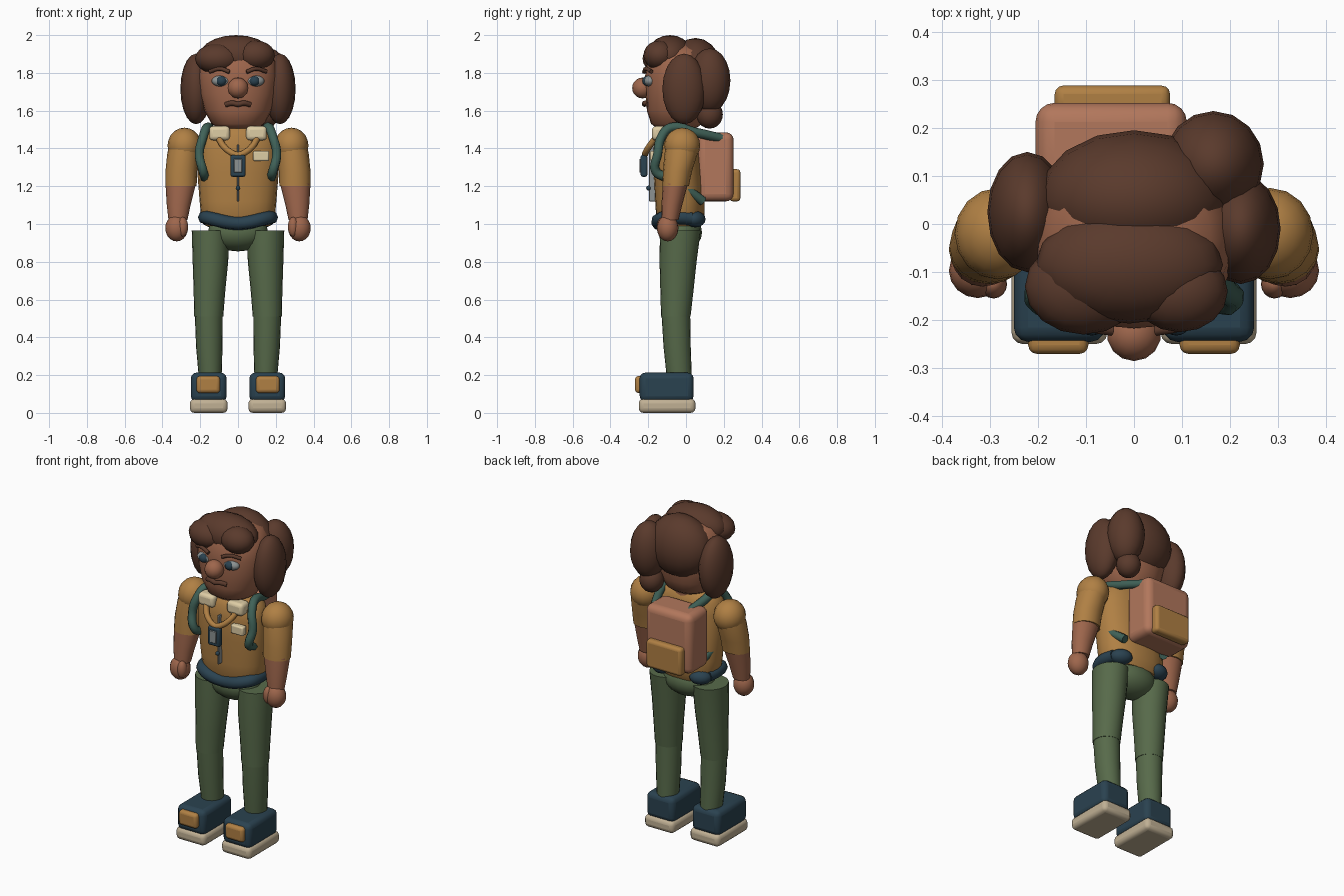
import bpy, bmesh, math
from mathutils import Vector

cube = bpy.data.objects.get("Cube")
if cube:
    bpy.data.objects.remove(cube, do_unlink=True)


def material(name, *rgb):
    lin = [((c / 255 + 0.055) / 1.055) ** 2.4 for c in rgb] + [1]
    m = bpy.data.materials.new(name)
    m.use_nodes = True
    m.diffuse_color = lin
    m.node_tree.nodes["Principled BSDF"].inputs["Base Color"].default_value = lin
    return m


SKIN = material("warm skin", 158, 102, 76)
HAIR = material("dark brown hair", 90, 58, 44)
MUSTARD = material("mustard cloth", 176, 128, 68)
OLIVE = material("olive cloth", 87, 106, 74)
NAVY = material("dark blue", 42, 66, 80)
SOLE = material("beige rubber", 192, 176, 148)
CREAM = material("cream", 222, 205, 165)
TEAL = material("green strap", 64, 98, 88)
ROSE = material("clay pack", 178, 119, 92)
GREY = material("grey", 140, 146, 146)


def finish(obj, name, mat, angle=40):
    obj.name = name
    obj.data.materials.clear()
    obj.data.materials.append(mat)
    bpy.ops.object.select_all(action='DESELECT')
    obj.select_set(True)
    bpy.context.view_layer.objects.active = obj
    bpy.ops.object.shade_smooth_by_angle(angle=math.radians(angle))
    return obj


def blob(name, mat, loc, radii, rot=(0, 0, 0), seg=16, rings=10):
    bpy.ops.mesh.primitive_uv_sphere_add(segments=seg, ring_count=rings, location=loc, rotation=rot)
    obj = bpy.context.object
    obj.scale = radii
    return finish(obj, name, mat, 60)


def box(name, mat, low, high, bevel=0.02, segments=3):
    low, high = Vector(low), Vector(high)
    bpy.ops.mesh.primitive_cube_add(size=1, location=(low + high) / 2)
    obj = bpy.context.object
    obj.data.transform(((high - low).to_3d()).to_track_quat('Z', 'Y').to_matrix().to_4x4().Identity(4))
    for v in obj.data.vertices:
        v.co = Vector(a * b for a, b in zip(v.co, high - low))
    mod = obj.modifiers.new("rounding", 'BEVEL')
    mod.width, mod.segments = bevel, segments
    return finish(obj, name, mat)


def loft(name, mat, rings, sides=20, power=2.0):
    """Stack of rounded rings, each (z, centre x, centre y, radius x, radius y)."""
    bm = bmesh.new()
    loops = []
    for z, cx, cy, rx, ry in rings:
        loop = []
        for i in range(sides):
            a = math.tau * i / sides
            c, s = math.cos(a), math.sin(a)
            loop.append(bm.verts.new((cx + rx * math.copysign(abs(c) ** (2 / power), c),
                                      cy + ry * math.copysign(abs(s) ** (2 / power), s), z)))
        loops.append(loop)
    for a, b in zip(loops, loops[1:]):
        for i in range(sides):
            j = (i + 1) % sides
            bm.faces.new((a[i], a[j], b[j], b[i]))
    bm.faces.new(loops[0][::-1])
    bm.faces.new(loops[-1])
    bmesh.ops.recalc_face_normals(bm, faces=bm.faces)
    mesh = bpy.data.meshes.new(name)
    bm.to_mesh(mesh)
    bm.free()
    obj = bpy.data.objects.new(name, mesh)
    bpy.context.collection.objects.link(obj)
    return finish(obj, name, mat)


def tube(name, mat, points, radius):
    curve = bpy.data.curves.new(name, 'CURVE')
    curve.dimensions = '3D'
    curve.bevel_depth, curve.bevel_resolution, curve.resolution_u = radius, 2, 5
    curve.use_fill_caps = True
    spline = curve.splines.new('BEZIER')
    spline.bezier_points.add(len(points) - 1)
    for bp, p in zip(spline.bezier_points, points):
        bp.co = p
        bp.handle_left_type = bp.handle_right_type = 'AUTO'
    obj = bpy.data.objects.new(name, curve)
    bpy.context.collection.objects.link(obj)
    bpy.ops.object.select_all(action='DESELECT')
    obj.select_set(True)
    bpy.context.view_layer.objects.active = obj
    bpy.ops.object.convert(target='MESH')
    return finish(bpy.context.object, name, mat, 50)


# Paired parts
for side, s in (("left", 1), ("right", -1)):
    def pair(x0, x1):
        return min(s * x0, s * x1), max(s * x0, s * x1)

    # Shoes
    a, b = pair(0.055, 0.255)
    box(side + "_sole", SOLE, (a, -0.25, 0), (b, 0.05, 0.075), 0.025)
    a, b = pair(0.06, 0.25)
    box(side + "_shoe", NAVY, (a, -0.245, 0.06), (b, 0.04, 0.213), 0.03)
    a, b = pair(0.095, 0.22)
    box(side + "_toe_patch", MUSTARD, (a, -0.27, 0.105), (b, -0.22, 0.195), 0.018)
    # Trouser legs
    loft(side + "_shin", OLIVE, [(0.18, s * .147, -.035, .06, .066), (0.35, s * .152, -.047, .07, .072),
                                (0.53, s * .155, -.054, .074, .076)])
    loft(side + "_thigh", OLIVE, [(0.51, s * .155, -.054, .077, .078), (0.65, s * .151, -.048, .084, .088),
                                 (0.8, s * .146, -.042, .094, .098), (0.965, s * .146, -.03, .099, .108)])
    # Arms and hands
    blob(side + "_shoulder", MUSTARD, (s * .283, -.02, 1.415), (.09, .095, .095))
    loft(side + "_sleeve", MUSTARD, [(1.2, s * .302, -.055, .083, .07), (1.28, s * .3, -.045, .084, .077),
                                    (1.37, s * .291, -.027, .084, .087), (1.42, s * .283, -.02, .08, .085)], 16)
    loft(side + "_forearm", SKIN, [(1.02, s * .318, -.085, .05, .045), (1.1, s * .314, -.075, .063, .055),
                                  (1.215, s * .303, -.056, .081, .067)], 16)
    blob(side + "_hand", SKIN, (s * .325, -.097, .978), (.06, .057, .07))
    blob(side + "_thumb", SKIN, (s * .292, -.125, .985), (.028, .03, .052))
    # Collar pads and neck cord
    a, b = pair(0.043, 0.152)
    box(side + "_collar_pad", CREAM, (a, -0.18, 1.443), (b, -0.1, 1.518), 0.02)
    tube(side + "_neck_cord", MUSTARD, [(s * .1, -.165, 1.45), (s * .075, -.195, 1.41),
                                       (s * .03, -.215, 1.375), (0, -.218, 1.365)], .017)
    # Pack straps: over the shoulder, down the chest and under the arm
    tube(side + "_upper_strap", TEAL, [(s * .1 - .02, .2, 1.45), (s * .14, .05, 1.485), (s * .165, -.08, 1.51),
                                      (s * .185, -.13, 1.46), (s * .205, -.15, 1.37), (s * .185, -.16, 1.28),
                                      (s * .175, -.1, 1.245)], .025)
    tube(side + "_lower_strap", TEAL, [(s * .18, -.02, 1.2), (s * .165, .03, 1.165), (s * .14, .09, 1.12)], .025)
    blob(side + "_belt_pouch", NAVY, (s * .135, .05, 1.025), (.065, .05, .043), (0, 0, -s * .5), 12, 8)
    # Face details
    blob(side + "_eye", GREY, (s * .09, -.19, 1.757), (.05, .033, .03))
    blob(side + "_iris", NAVY, (s * .088, -.208, 1.757), (.028, .024, .026))
    tube(side + "_eyebrow", HAIR, [(s * .045, -.222, 1.805), (s * .095, -.212, 1.822), (s * .15, -.183, 1.807)], .011)

# Body
blob("pelvis", OLIVE, (0, -.03, .955), (.16, .115, .1))
loft("torso", MUSTARD, [(.99, 0, -.03, .17, .105), (1.04, 0, -.03, .195, .128), (1.12, 0, -.033, .203, .13),
                        (1.27, 0, -.042, .215, .128), (1.4, 0, -.05, .212, .122), (1.47, 0, -.048, .2, .112),
                        (1.505, 0, -.045, .165, .095), (1.525, 0, -.04, .1, .075)], 24, 2.3)
tube("belt", NAVY, [(-.165, .03, 1.03), (-.175, -.06, 1.035), (-.15, -.125, 1.03), (0, -.145, 1.003),
                    (.15, -.125, 1.03), (.175, -.06, 1.035), (.165, .03, 1.03)], .036)
loft("neck", SKIN, [(1.44, 0, -.03, .1, .085), (1.58, 0, -.03, .1, .085)])

# Badge, zip and name tag
box("badge", NAVY, (-.04, -.24, 1.25), (.04, -.205, 1.365), .01, 2)
box("badge_card", GREY, (-.022, -.246, 1.272), (.022, -.238, 1.345), .003, 1)
box("zip", GREY, (-.006, -.195, 1.12), (.006, -.15, 1.42), .003, 1)
blob("zip_pull", NAVY, (0, -.198, 1.19), (.013, .013, .013), seg=10, rings=6)
box("name_tag", CREAM, (.08, -.19, 1.333), (.165, -.15, 1.387), .008, 2)

# Backpack
box("backpack", ROSE, (-.205, .06, 1.12), (.11, .252, 1.485), .04, 4)
box("backpack_pocket", MUSTARD, (-.165, .23, 1.12), (.075, .288, 1.29), .018)

# Head
loft("head", SKIN, [(1.505, 0, -.05, .1, .1), (1.53, 0, -.05, .14, .135), (1.6, 0, -.045, .178, .162),
                    (1.69, 0, -.04, .202, .174), (1.78, 0, -.04, .21, .177), (1.86, 0, -.035, .2, .17),
                    (1.92, 0, -.03, .16, .14), (1.955, 0, -.03, .08, .07)], 24, 2.2)
blob("nose", SKIN, (0, -.23, 1.72), (.056, .055, .055), seg=14)
tube("mouth", HAIR, [(-.065, -.202, 1.632), (-.03, -.217, 1.64), (0, -.22, 1.634),
                     (.03, -.217, 1.64), (.065, -.202, 1.632)], .014)

# Hair masses: (name, centre, radii)
for name, centre, radii in (
        ("front_crown", (-.01, -.085, 1.89), (.195, .122, .11)),
        ("back_crown", (0, .05, 1.8), (.2, .145, .185)),
        ("right_fringe", (-.105, -.13, 1.875), (.122, .1, .082)),
        ("left_fringe", (.095, -.14, 1.893), (.1, .085, .078)),
        ("left_side", (.222, -.01, 1.715), (.083, .115, .187)),
        ("right_side", (-.222, .025, 1.715), (.083, .125, .187)),
        ("left_back", (.165, .125, 1.76), (.105, .11, .17)),
        ("low_bun", (.145, .125, 1.58), (.07, .07, .075))):
    blob(name + "_hair", HAIR, centre, radii)
